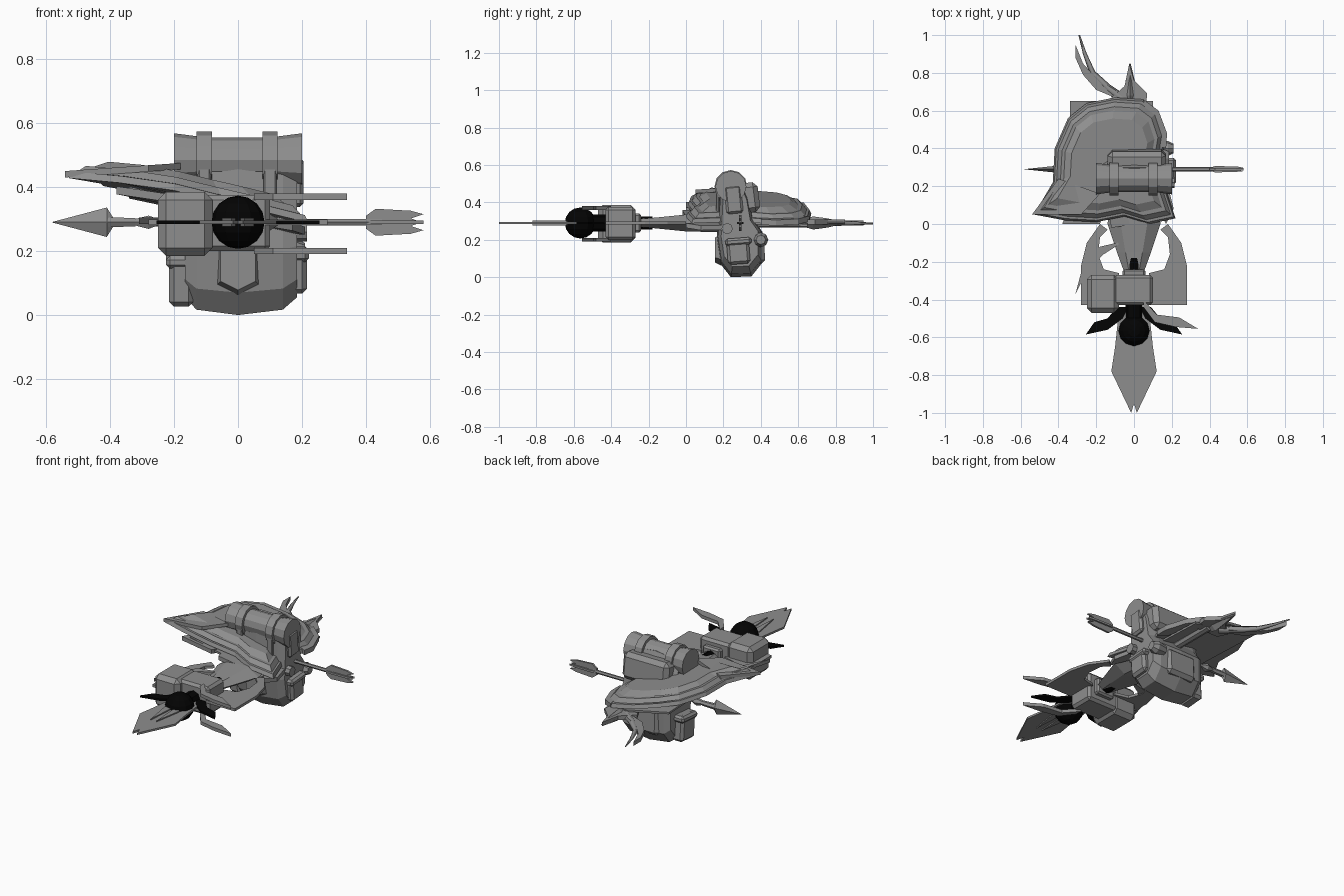
import bpy, bmesh, math
from mathutils import Vector, Matrix

black = bpy.data.materials.new("black")
black.diffuse_color = (0.001, 0.001, 0.001, 1)
grey = bpy.data.materials.new("dark_grey")
grey.diffuse_color = (0.27, 0.27, 0.27, 1)


def finish(name, bm, mat=None, bevel=0):
    bmesh.ops.recalc_face_normals(bm, faces=bm.faces)
    me = bpy.data.meshes.new(name)
    bm.to_mesh(me)
    bm.free()
    ob = bpy.data.objects.new(name, me)
    bpy.context.collection.objects.link(ob)
    me.materials.append(mat or grey)
    if bevel:
        m = ob.modifiers.new("bevel", 'BEVEL')
        m.width, m.segments = bevel, 1
    return ob


def loft(name, rings, mat=None, bevel=0):
    bm = bmesh.new()
    vs = [[bm.verts.new(p) for p in r] for r in rings]
    n = len(vs[0])
    for a, b in zip(vs, vs[1:]):
        for i in range(n):
            bm.faces.new((a[i], a[(i + 1) % n], b[(i + 1) % n], b[i]))
    bm.faces.new(vs[0])
    bm.faces.new(vs[-1])
    return finish(name, bm, mat, bevel)


def plate(name, pts, z, t=0.015, mat=None, tilt=lambda x, y: 0, mirror=False):
    for s in ((1, -1) if mirror else (1,)):
        loft(name, [[(s * x, y, z + d + tilt(x, y)) for x, y in pts]
                    for d in (-t / 2, t / 2)], mat)


def box(name, lo, hi, bevel=0.012, rx=0, mat=None):
    bm = bmesh.new()
    bmesh.ops.create_cube(bm, size=1)
    lo, hi = Vector(lo), Vector(hi)
    bmesh.ops.transform(bm, verts=bm.verts, matrix=Matrix.Translation((lo + hi) / 2)
                        @ Matrix.Rotation(rx, 4, 'X') @ Matrix.Diagonal((*(hi - lo), 1)))
    return finish(name, bm, mat, bevel)


def rod(name, axis, stations, c, n=8, squash=1, mat=None):
    # stations are (position along axis, radius); c holds the two other coordinates
    rings = []
    for p, r in stations:
        ring = []
        for i in range(n):
            a = 2 * math.pi * i / n
            u, v = c[0] + r * squash * math.cos(a), c[1] + r * math.sin(a)
            ring.append((p, u, v) if axis == 'X' else (u, p, v))
        rings.append(ring)
    return loft(name, rings, mat)


def strand(name, pts, radius):
    cu = bpy.data.curves.new(name, 'CURVE')
    cu.dimensions, cu.bevel_depth, cu.bevel_resolution = '3D', radius, 0
    cu.use_fill_caps = True
    sp = cu.splines.new('POLY')
    sp.points.add(len(pts) - 1)
    for i, (p, q) in enumerate(zip(sp.points, pts)):
        p.co = (*q, 1)
        p.radius = 1 - 0.85 * i / (len(pts) - 1)
    ob = bpy.data.objects.new(name, cu)
    cu.materials.append(grey)
    bpy.context.collection.objects.link(ob)


# Backpack body: side profile lofted across x with narrower ends
profile = [(0.18, 0.5), (0.165, 0.2), (0.185, 0.07), (0.24, 0.0), (0.35, 0.005),
           (0.41, 0.08), (0.41, 0.24), (0.36, 0.31), (0.335, 0.45), (0.3, 0.53)]
rings = []
for x, s in ((-0.165, 0.8), (-0.13, 0.94), (0, 1), (0.14, 0.94), (0.185, 0.8)):
    rings.append([(x, 0.28 + (y - 0.28) * s, 0.28 + (z - 0.28) * s) for y, z in profile])
loft("backpack_body", rings)
box("backpack_flap", (-0.14, 0.2, 0.34), (0.17, 0.39, 0.5), 0.025, 0.12)
box("back_pocket", (-0.1, 0.34, 0.07), (0.1, 0.42, 0.23), 0.02, 0.05)
loft("front_pocket", [[(x * s, y, 0.15 + z * s) for x, z in
     ((-0.06, 0.07), (-0.06, -0.05), (0, -0.08), (0.06, -0.05), (0.06, 0.07))]
     for y, s in ((0.19, 1.1), (0.155, 0.9))])
box("left_pouch", (-0.215, 0.21, 0.03), (-0.14, 0.34, 0.19), 0.015, 0.08)
box("left_pouch_lid", (-0.225, 0.2, 0.15), (-0.14, 0.35, 0.19), 0.012, 0.08)
box("right_pouch", (0.13, 0.22, 0.07), (0.215, 0.34, 0.2), 0.015, 0.08)
box("right_pouch_lid", (0.13, 0.21, 0.17), (0.222, 0.35, 0.21), 0.012, 0.08)
box("right_panel", (0.17, 0.21, 0.34), (0.205, 0.3, 0.49), 0.012, 0.1)
rod("side_flask", 'X', [(0.12, 0.03), (0.18, 0.04), (0.21, 0.025)], (0.4, 0.2))
rod("side_ring", 'X', [(0.17, 0.03), (0.215, 0.03)], (0.22, 0.26))

# Bedroll with straps
rod("bedroll", 'X', [(-0.2, 0.083), (-0.1, 0.07), (0.1, 0.07), (0.2, 0.083)], (0.24, 0.485), 12)
for x in (-0.105, 0.1):
    rod("bedroll_strap", 'X', [(x - 0.024, 0.088), (x + 0.024, 0.088)], (0.24, 0.485), 12)
    box("backpack_strap", (x - 0.02, 0.16, 0.27), (x + 0.02, 0.18, 0.46), 0.005)

# Arrow through the pack
rod("arrow_shaft", 'X', [(-0.42, 0.011), (0.45, 0.011)], (0.29, 0.29), 6)
rod("arrow_collar", 'X', [(-0.41, 0.018), (-0.32, 0.015)], (0.29, 0.29), 6)
rod("arrow_knot", 'X', [(-0.32, 0.012), (-0.28, 0.024), (-0.25, 0.012)], (0.29, 0.29), 6)
rod("arrow_head", 'X', [(-0.58, 0.001), (-0.41, 0.046), (-0.39, 0.014)], (0.29, 0.29), 4, 0.4)
for up in (True, False):
    fletch = [(0.4, -0.02), (0.43, -0.042), (0.54, -0.036), (0.58, -0.025), (0.54, -0.012),
              (0.575, 0), (0.54, 0.012), (0.58, 0.025), (0.54, 0.036), (0.43, 0.042), (0.4, 0.02)]
    loft("arrow_fletching", [[(x, 0.29 + d, 0.29 + w) if up else (x, 0.29 + w * 0.4, 0.29 + d)
                              for x, w in fletch] for d in (-0.006, 0.006)])


# Layered hood, arched and sloping down to +x
def slope(x, y):
    return 0.03 - 0.1 * (x + 0.25) - 0.14 * max(0, x + 0.25) - 0.04 * (y - 0.3)


hood = [(-0.53, 0.05), (-0.43, 0.22), (-0.42, 0.4), (-0.35, 0.56), (-0.25, 0.64),
        (-0.1, 0.67), (0.05, 0.66), (0.13, 0.6), (0.17, 0.48), (0.14, 0.3),
        (0.17, 0.18), (0.22, 0.03), (0.08, 0.0), (-0.05, 0.04), (-0.2, 0.01), (-0.37, 0.02)]
for k, (s0, s1, z) in enumerate(((1, 0.97, 0.36), (0.93, 0.86, 0.383), (0.8, 0.68, 0.405))):
    rings = []
    for s, dz in ((s0, 0), (s1, 0.022)):
        ring = []
        for x, y in hood:
            X, Y = -0.14 + (x + 0.14) * s, 0.32 + (y - 0.32) * s
            ring.append((X, Y, z + dz + slope(X, Y)))
        rings.append(ring)
    loft("hood_layer", rings)
plate("hood_lining", [(-0.34, 0.02), (0.1, 0.02), (0.1, 0.65), (-0.34, 0.65)], 0.345, 0.012,
      tilt=slope)
plate("side_feather", [(-0.54, 0.05), (-0.4, 0.24), (-0.18, 0.16), (-0.28, 0.05)], 0.44, 0.02,
      tilt=lambda x, y: 0.07 * (x + 0.54))
for pts in ([(-0.38, 0.0), (-0.33, 0.13), (-0.12, 0.2), (-0.18, 0.0)],
            [(-0.12, -0.02), (-0.16, 0.2), (0.04, 0.2), (0.02, 0.0)],
            [(0.17, 0.0), (0.06, 0.2), (0.17, 0.24), (0.21, 0.08)]):
    plate("front_feather", pts, 0.335, 0.025, tilt=slope)
plate("right_feather", [(0.05, 0.66), (0.13, 0.6), (0.175, 0.48), (0.17, 0.4), (0.1, 0.42)],
      0.37, 0.03, tilt=slope)

# Rear spike and curling tails
rod("rear_spike", 'Y', [(0.6, 0.012), (0.68, 0.035), (0.76, 0.024), (0.85, 0.002)],
    (-0.02, 0.29), 4)
plate("spike_base", [(-0.13, 0.66), (-0.05, 0.73), (-0.025, 0.85), (0.0, 0.76), (0.07, 0.69),
                     (0.06, 0.6), (-0.1, 0.6)], 0.295, 0.025)
strand("long_tail", [(-0.06, 0.66, 0.29), (-0.14, 0.72, 0.29), (-0.22, 0.8, 0.29),
                     (-0.26, 0.9, 0.288), (-0.29, 1.0, 0.287)], 0.028)
plate("curved_tail", [(-0.08, 0.66), (-0.2, 0.71), (-0.27, 0.79), (-0.31, 0.88), (-0.31, 0.95),
                      (-0.27, 0.85), (-0.2, 0.77), (-0.1, 0.71)], 0.29, 0.025)

# Pole and flared grip
rod("pole", 'Y', [(-0.5, 0.025), (0.65, 0.025)], (0, 0.29))
loft("flared_grip", [[(x, y, 0.29 + z) for x, z in ((-w, 0), (-w / 2, h), (w / 2, h), (w, 0),
     (w / 2, -h), (-w / 2, -h))] for y, w, h in
     ((-0.26, 0.05, 0.02), (-0.15, 0.09, 0.03), (0, 0.14, 0.045), (0.2, 0.12, 0.05))])
rod("black_grip", 'Y', [(-0.25, 0.034), (-0.18, 0.034)], (0, 0.29), 8, mat=black)

# Hammer block, its caps and the crescent blades
box("hammer_block", (-0.25, -0.47, 0.185), (-0.08, -0.27, 0.385), 0.025)
box("hammer_core", (-0.11, -0.43, 0.2), (0.1, -0.27, 0.375), 0.015)
box("rear_collar", (-0.06, -0.28, 0.24), (0.06, -0.24, 0.34), 0.01)
plate("crescent_blade", [(0.18, 0.0), (0.25, -0.1), (0.28, -0.22), (0.28, -0.43), (0.08, -0.43),
                         (0.08, -0.26), (0.16, -0.24), (0.19, -0.16), (0.18, -0.07),
                         (0.14, -0.03)], 0.29, 0.016, mirror=True)
plate("left_hook", [(-0.05, -0.09), (-0.18, -0.12), (-0.27, -0.22), (-0.31, -0.37),
                    (-0.24, -0.23), (-0.16, -0.16)], 0.295, 0.02)

# Claws and spearhead
for z in (0.2, 0.37):
    plate("grey_claw", [(0.05, -0.4), (0.12, -0.48), (0.24, -0.495), (0.34, -0.555),
                        (0.22, -0.545), (0.11, -0.52), (0.05, -0.44)], z, 0.02)
plate("black_claw", [(0.03, -0.44), (0.09, -0.44), (0.14, -0.5), (0.21, -0.52), (0.255, -0.585),
                     (0.14, -0.56), (0.06, -0.5)], 0.29, 0.012, black, mirror=True)
plate("spear_half", [(0.0, -0.44), (0.08, -0.46), (0.1, -0.65), (0.12, -0.78), (0.015, -1.0),
                     (0.0, -0.95)], 0.29, 0.012, mirror=True)
plate("spear_ridge", [(0.005, -0.6), (0.05, -0.64), (0.02, -0.82)], 0.29, 0.026, mirror=True)

# Black orb and its neck
bm = bmesh.new()
bmesh.ops.create_uvsphere(bm, u_segments=12, v_segments=8, radius=0.083,
                          matrix=Matrix.Translation((0, -0.565, 0.29)))
finish("black_orb", bm, black)
rod("orb_neck", 'Y', [(-0.5, 0.045), (-0.42, 0.045)], (0, 0.29), 8, mat=black)
